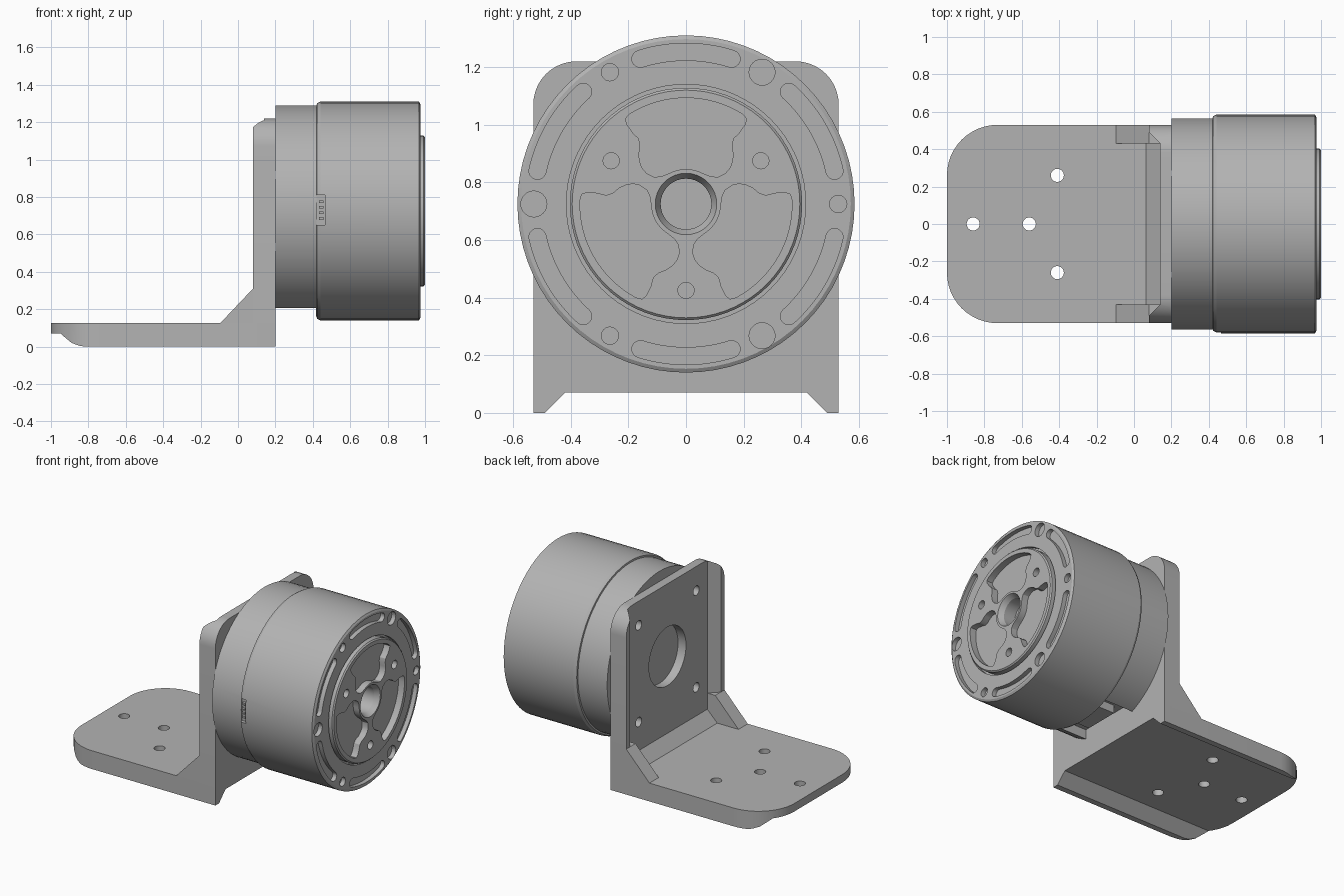
import bpy, bmesh
from math import sin, cos, pi, radians, hypot, atan2

cube = bpy.data.objects.get("Cube")
if cube:
    bpy.data.objects.remove(cube)

grey = bpy.data.materials.new("machined_grey")
grey.use_nodes = True
colour = (0.45, 0.45, 0.45, 1)
grey.diffuse_color = colour
grey.node_tree.nodes["Principled BSDF"].inputs["Base Color"].default_value = colour

CZ = 0.725  # height of the motor axis


def skin(bm, rings):
    """Join equal rings of points into a closed solid."""
    rings = [[bm.verts.new(p) for p in ring] for ring in rings]
    n = len(rings[0])
    for a, b in zip(rings, rings[1:]):
        for i in range(n):
            j = (i + 1) % n
            bm.faces.new((a[i], a[j], b[j], b[i]))
    bm.faces.new(rings[0][::-1])
    bm.faces.new(rings[-1])


def prism(bm, pts, axis, a, b):
    """Extrude a 2D outline along an axis; the other two axes keep their order."""
    place = {"x": lambda p, d: (d, p[0], p[1]),
             "y": lambda p, d: (p[0], d, p[1]),
             "z": lambda p, d: (p[0], p[1], d)}[axis]
    skin(bm, [[place(p, d) for p in pts] for d in (a, b)])


def lathe(bm, profile, n=72):
    """Spin (x, radius) pairs about the motor axis."""
    skin(bm, [[(x, r * cos(2 * pi * i / n), CZ + r * sin(2 * pi * i / n))
               for i in range(n)] for x, r in profile])


def arc(cx, cy, r, a0, a1, n=8):
    return [(cx + r * cos(radians(a0 + (a1 - a0) * i / n)),
             cy + r * sin(radians(a0 + (a1 - a0) * i / n))) for i in range(n + 1)]


def circle(cx, cy, r, n=24):
    return arc(cx, cy, r, 0, 360 - 360 / n, n - 1)


def rect(x0, x1, y0, y1):
    return [(x0, y0), (x1, y0), (x1, y1), (x0, y1)]


def finish(bm, name):
    bmesh.ops.recalc_face_normals(bm, faces=bm.faces)
    mesh = bpy.data.meshes.new(name)
    bm.to_mesh(mesh)
    bm.free()
    mesh.materials.append(grey)
    ob = bpy.data.objects.new(name, mesh)
    bpy.context.collection.objects.link(ob)
    return ob


def cut(ob, bm):
    """Subtract the solids in bm from the object."""
    cutter = finish(bm, "cutter")
    cutter.hide_render = True
    mod = ob.modifiers.new("cut", "BOOLEAN")
    mod.operation = "DIFFERENCE"
    mod.solver = "EXACT"
    mod.object = cutter
    bpy.context.view_layer.objects.active = ob
    bpy.ops.object.modifier_apply(modifier=mod.name)
    bpy.data.objects.remove(cutter)


# Base plate: rounded outer corners, hollow underside, drilled
W = 0.53
bm = bmesh.new()
prism(bm, [(0.2, -W), (0.2, W)] + arc(-0.73, W - 0.27, 0.27, 90, 180, 12)
      + arc(-0.73, 0.27 - W, 0.27, 180, 270, 12), "z", 0, 0.125)
base = finish(bm, "base_plate")
bm = bmesh.new()
prism(bm, [(-0.5, -0.01), (-0.42, 0.07), (0.42, 0.07), (0.5, -0.01)], "x", -1.1, 0.3)
cut(base, bm)
bm = bmesh.new()
prism(bm, [(-1.1, 0.07), (-0.95, 0.07), (-0.89, 0.02), (-0.85, 0.005),
           (-0.81, -0.002), (-0.81, -0.1), (-1.1, -0.1)], "y", -1, 1)
cut(base, bm)
bm = bmesh.new()
for x, y in ((-0.86, 0), (-0.56, 0), (-0.41, 0.26), (-0.41, -0.26)):
    prism(bm, circle(x, y, 0.035), "z", -0.1, 0.3)
cut(base, bm)

# Upright plate with side flanges, motor opening and bolt holes
bm = bmesh.new()
prism(bm, [(-W, 0.07), (W, 0.07)] + arc(W - 0.15, 1.07, 0.15, 0, 90, 10)
      + arc(0.15 - W, 1.07, 0.15, 90, 180, 10), "x", 0.08, 0.2)
upright = finish(bm, "upright_plate")
bm = bmesh.new()
prism(bm, [(0.07, -0.5), (0.14, -0.43), (0.14, 0.43), (0.07, 0.5)], "z", 0.125, 1.4)
cut(upright, bm)
bm = bmesh.new()
prism(bm, circle(0, CZ, 0.2, 48), "x", 0, 0.3)
for y in (-0.31, 0.31):
    for z in (-0.33, 0.33):
        prism(bm, circle(y, CZ + z, 0.032), "x", 0, 0.3)
cut(upright, bm)

# Gussets and the sloped strip where the plates meet
bm = bmesh.new()
for a, b in ((-W, -0.43), (0.43, W)):
    prism(bm, [(-0.1, 0.12), (0.08, 0.31), (0.14, 0.31), (0.14, 0.12)], "y", a, b)
finish(bm, "corner_gussets")
bm = bmesh.new()
prism(bm, [(0.06, 0.12), (0.14, 0.2), (0.14, 0.12)], "y", -0.45, 0.45)
finish(bm, "corner_strip")

# Motor body: rear housing, larger front drum, groove and raised hub
bm = bmesh.new()
lathe(bm, [(0.2, 0.565), (0.42, 0.565), (0.422, 0.576), (0.44, 0.585), (0.967, 0.585),
           (0.975, 0.572), (0.975, 0.415), (0.95, 0.415), (0.95, 0.403),
           (0.992, 0.403), (1.0, 0.395)])
motor = finish(bm, "motor_body")

# Curved slots and round recesses in the front rim
bm = bmesh.new()
for k in range(6):
    mid = 30 + 60 * k
    cap = lambda a, start: arc(0.528 * cos(radians(a)), CZ + 0.528 * sin(radians(a)),
                               0.0295, start, start + 180, 8)[1:-1]
    lo, hi = mid - 17.5, mid + 17.5
    prism(bm, arc(0, CZ, 0.5575, lo, hi, 14) + cap(hi, hi)
          + arc(0, CZ, 0.4985, hi, lo, 14) + cap(lo, lo + 180), "x", 0.945, 1.1)
    a = radians(60 * k)
    prism(bm, circle(0.528 * cos(a), CZ + 0.528 * sin(a), 0.03 if k % 2 == 0 else 0.045),
          "x", 0.945, 1.1)
cut(motor, bm)

# Three hub pockets leaving waisted spokes, with bolt holes and a bore
edge = [(0.104, 0.0625), (0.122, 0.04), (0.142, 0.026), (0.172, 0.024), (0.195, 0.032),
        (0.214, 0.048), (0.228, 0.068), (0.238, 0.095), (0.255, 0.114),
        (0.285, 0.122), (0.318, 0.138), (0.33, 0.152)]
polar = [(hypot(s, t), atan2(t, s)) for s, t in edge]
bm = bmesh.new()
for k in range(3):
    start = radians(30 + 120 * k)
    end = start + radians(120)
    flank = [(r, start + a) for r, a in polar]
    back = [(r, end - a) for r, a in reversed(polar)]
    a0, a1 = start + radians(28), end - radians(28)
    rim = [(0.368, a0 + (a1 - a0) * i / 16) for i in range(17)]
    b0, b1 = back[-1][1], flank[0][1]
    boss = [(0.121, b0 + (b1 - b0) * i / 8) for i in range(1, 8)]
    prism(bm, [(r * cos(a), CZ + r * sin(a)) for r, a in flank + rim + back + boss],
          "x", 0.955, 1.1)
    prism(bm, circle(0.3 * cos(start), CZ + 0.3 * sin(start), 0.028), "x", 0.94, 1.1)
lathe(bm, [(0.88, 0.088), (0.965, 0.088), (1.01, 0.112)], 36)
cut(motor, bm)

# Cable opening below the rear housing and plug slot in the side
bm = bmesh.new()
prism(bm, rect(-0.22, 0.22, 0, 0.27), "x", 0.1, 0.418)
prism(bm, rect(0.42, 0.465, 0.65, 0.81), "y", -0.7, -0.555)
cut(motor, bm)
bm = bmesh.new()
prism(bm, rect(-0.12, 0.12, 0.215, 0.28), "x", 0.26, 0.419)
finish(bm, "cable_connector")
bm = bmesh.new()
for i in range(4):
    z = 0.685 + 0.03 * i
    prism(bm, rect(0.432, 0.456, z - 0.007, z + 0.007), "y", -0.575, -0.55)
finish(bm, "plug_pins")

# Smooth the round surfaces, keep the edges sharp
for ob in bpy.data.objects:
    if ob.type == "MESH" and grey.name in ob.data.materials:
        bpy.ops.object.select_all(action="DESELECT")
        ob.select_set(True)
        bpy.context.view_layer.objects.active = ob
        bpy.ops.object.shade_smooth_by_angle(angle=radians(25))
